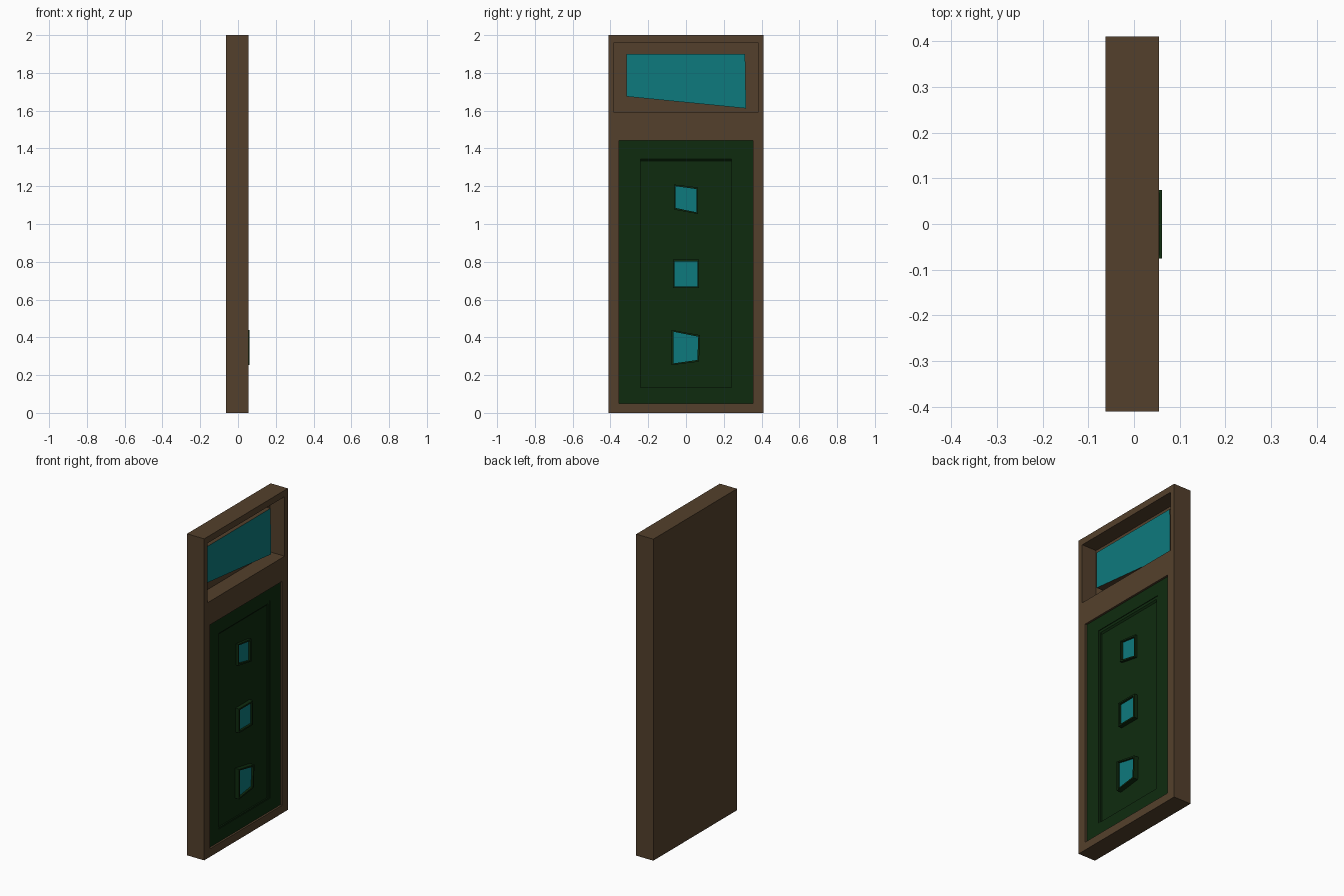
import bpy, bmesh

if "Cube" in bpy.data.objects:
    bpy.data.objects.remove(bpy.data.objects["Cube"])


def material(name, rgb):
    m = bpy.data.materials.new(name)
    m.use_nodes = True
    m.diffuse_color = (*rgb, 1)
    bsdf = m.node_tree.nodes["Principled BSDF"]
    bsdf.inputs["Base Color"].default_value = (*rgb, 1)
    bsdf.inputs["Roughness"].default_value = 0.8
    return m


BROWN = material("brown wood", (0.088, 0.051, 0.025))
GREEN = material("dark green paint", (0.0045, 0.024, 0.0045))
TEAL = material("teal glass", (0.004, 0.195, 0.205))


def rect(half, bottom, top):
    return [(-half, bottom), (half, bottom), (half, top), (-half, top)]


def prism(name, outline, back, front, mat, front_outline=None):
    """Extrude a (y, z) outline along x."""
    bm = bmesh.new()
    a = [bm.verts.new((back, y, z)) for y, z in outline]
    b = [bm.verts.new((front, y, z)) for y, z in (front_outline or outline)]
    bm.faces.new(a[::-1])
    bm.faces.new(b)
    n = len(a)
    for i in range(n):
        j = (i + 1) % n
        bm.faces.new((a[i], a[j], b[j], b[i]))
    bmesh.ops.recalc_face_normals(bm, faces=bm.faces)
    mesh = bpy.data.meshes.new(name)
    bm.to_mesh(mesh)
    bm.free()
    mesh.materials.append(mat)
    obj = bpy.data.objects.new(name, mesh)
    bpy.context.collection.objects.link(obj)
    return obj


def cut(target, cutter):
    """Subtract the cutter, then discard it."""
    cutter.hide_render = True
    mod = target.modifiers.new("recess", 'BOOLEAN')
    mod.operation = 'DIFFERENCE'
    mod.solver = 'EXACT'
    mod.object = cutter
    bpy.context.view_layer.objects.active = target
    bpy.ops.object.modifier_apply(modifier=mod.name)
    bpy.data.objects.remove(cutter)


def grow(outline, margin):
    cy = sum(p[0] for p in outline) / len(outline)
    cz = sum(p[1] for p in outline) / len(outline)
    return [(y + (margin if y > cy else -margin), z + (margin if z > cz else -margin))
            for y, z in outline]


BACK, FRONT = -0.063, 0.055
OUT = 0.2  # cutters reach past the front

# Surround with a deep transom recess and a door opening
surround = prism("door_surround", rect(0.411, 0, 2), BACK, FRONT, BROWN)
cut(surround, prism("transom_cutter", rect(0.38, 1.59, 1.96), -0.045, OUT, BROWN))
cut(surround, prism("door_cutter", rect(0.355, 0.05, 1.443), 0.0, OUT, BROWN))

# Transom pane: glass face on a wooden block with a sloping lower edge
pane = prism("transom_pane", [(-0.315, 1.675), (0.318, 1.612), (0.313, 1.9), (-0.315, 1.9)],
             -0.045, 0.005, BROWN)
pane.data.materials.append(TEAL)
for face in pane.data.polygons:
    face.material_index = int(face.normal.x > 0.9)

# Door leaf with a stepped field, chamfered along its top
DOOR = 0.043
leaf = prism("door_leaf", rect(0.355, 0.05, 1.443), 0.0, DOOR, GREEN)
cut(leaf, prism("field_cutter", rect(0.255, 0.13, 1.36), DOOR - 0.004, OUT, GREEN))
cut(leaf, prism("inner_field_cutter", rect(0.24, 0.135, 1.334), DOOR - 0.012, DOOR - 0.003,
                GREEN, rect(0.24, 0.135, 1.345)))

# Three small windows, each a raised frame around a set-back pane
windows = [
    ("upper", 0.047, [(-0.055, 1.085), (0.055, 1.062), (0.055, 1.185), (-0.055, 1.2)]),
    ("middle", 0.056, [(-0.06, 0.67), (0.06, 0.67), (0.06, 0.802), (-0.06, 0.802)]),
    ("lower", 0.061, [(-0.067, 0.262), (0.06, 0.28), (0.065, 0.403), (-0.067, 0.43)]),
]
for label, front, outline in windows:
    frame = prism(label + "_window_frame", grow(outline, 0.009), 0.01, front, GREEN)
    cut(frame, prism("window_cutter", outline, 0.02, OUT, GREEN))
    prism(label + "_window_glass", outline, 0.02, front - 0.013, TEAL)
